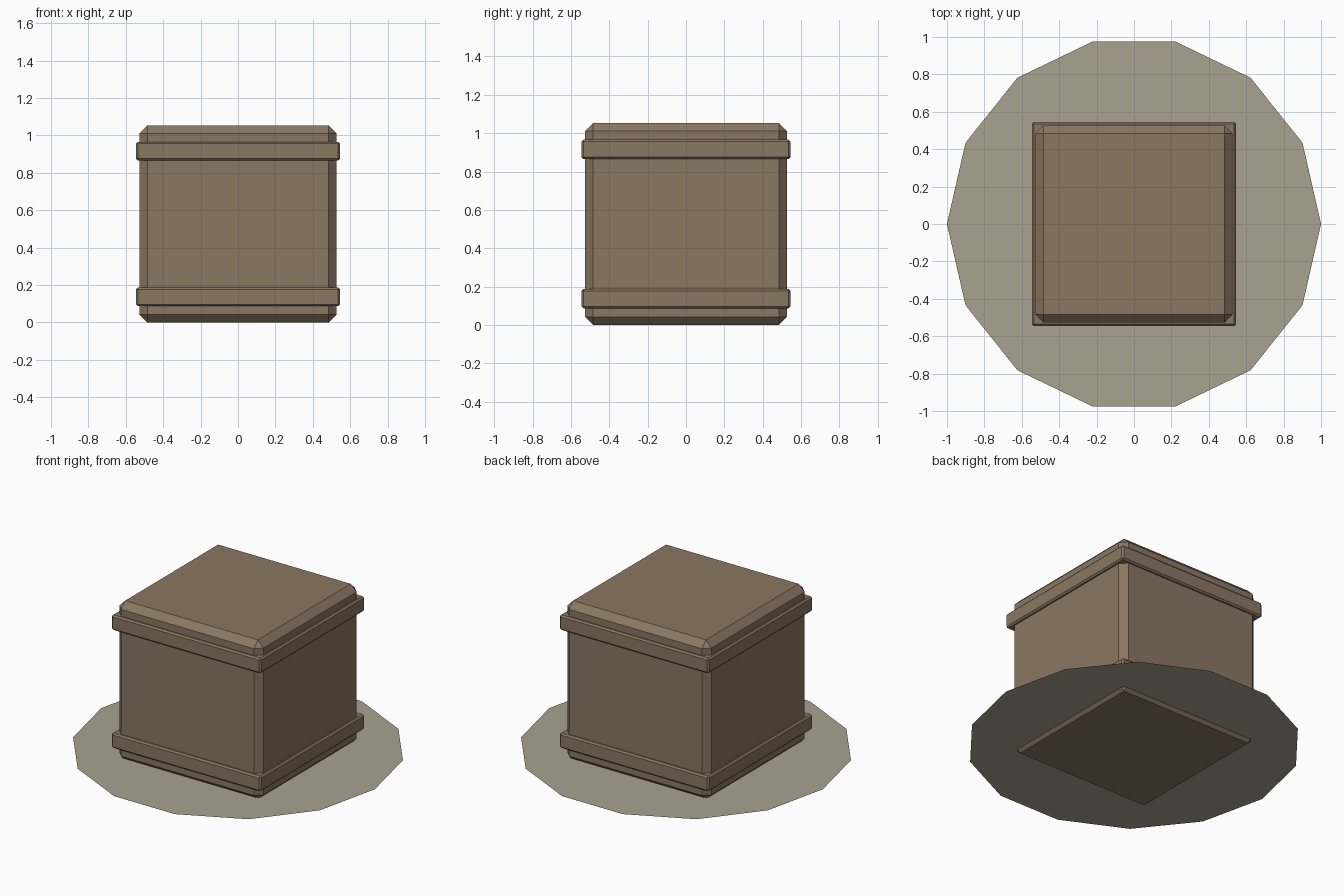
import bpy
import bmesh

if "Cube" in bpy.data.objects:
    bpy.data.objects.remove(bpy.data.objects["Cube"])


def make_material(name, colour):
    mat = bpy.data.materials.new(name)
    mat.use_nodes = True
    mat.diffuse_color = colour
    bsdf = next(n for n in mat.node_tree.nodes if n.type == "BSDF_PRINCIPLED")
    bsdf.inputs["Base Color"].default_value = colour
    return mat


def add_object(name, bm, mat):
    bmesh.ops.recalc_face_normals(bm, faces=bm.faces)
    mesh = bpy.data.meshes.new(name)
    bm.to_mesh(mesh)
    bm.free()
    mesh.materials.append(mat)
    obj = bpy.data.objects.new(name, mesh)
    bpy.context.collection.objects.link(obj)
    return obj


def chamfered_box(name, width, bottom, top, chamfer, mat):
    bm = bmesh.new()
    bmesh.ops.create_cube(bm, size=1)
    for v in bm.verts:
        v.co.x *= width
        v.co.y *= width
        v.co.z = top if v.co.z > 0 else bottom
    bmesh.ops.bevel(bm, geom=bm.edges[:], offset=chamfer, segments=1,
                    affect='EDGES')
    return add_object(name, bm, mat)


wood = make_material("brown wood", (0.258, 0.184, 0.122, 1))
dust = make_material("pale dust", (0.40, 0.36, 0.28, 1))

# Crate body and its two raised bands
HEIGHT = 1.053
chamfered_box("crate_body", HEIGHT, 0, HEIGHT, 0.042, wood)
chamfered_box("lower_band", 1.09, 0.087, 0.187, 0.01, wood)
chamfered_box("upper_band", 1.09, HEIGHT - 0.187, HEIGHT - 0.087, 0.01, wood)

# Flat ground disc crossing the bottom chamfer
bm = bmesh.new()
bmesh.ops.create_circle(bm, cap_ends=True, segments=14, radius=1)
for v in bm.verts:
    v.co.x, v.co.y = v.co.y, v.co.x
disc = add_object("ground_disc", bm, dust)
disc.location.z = 0.02
if disc.data.polygons[0].normal.z < 0:
    disc.data.flip_normals()
